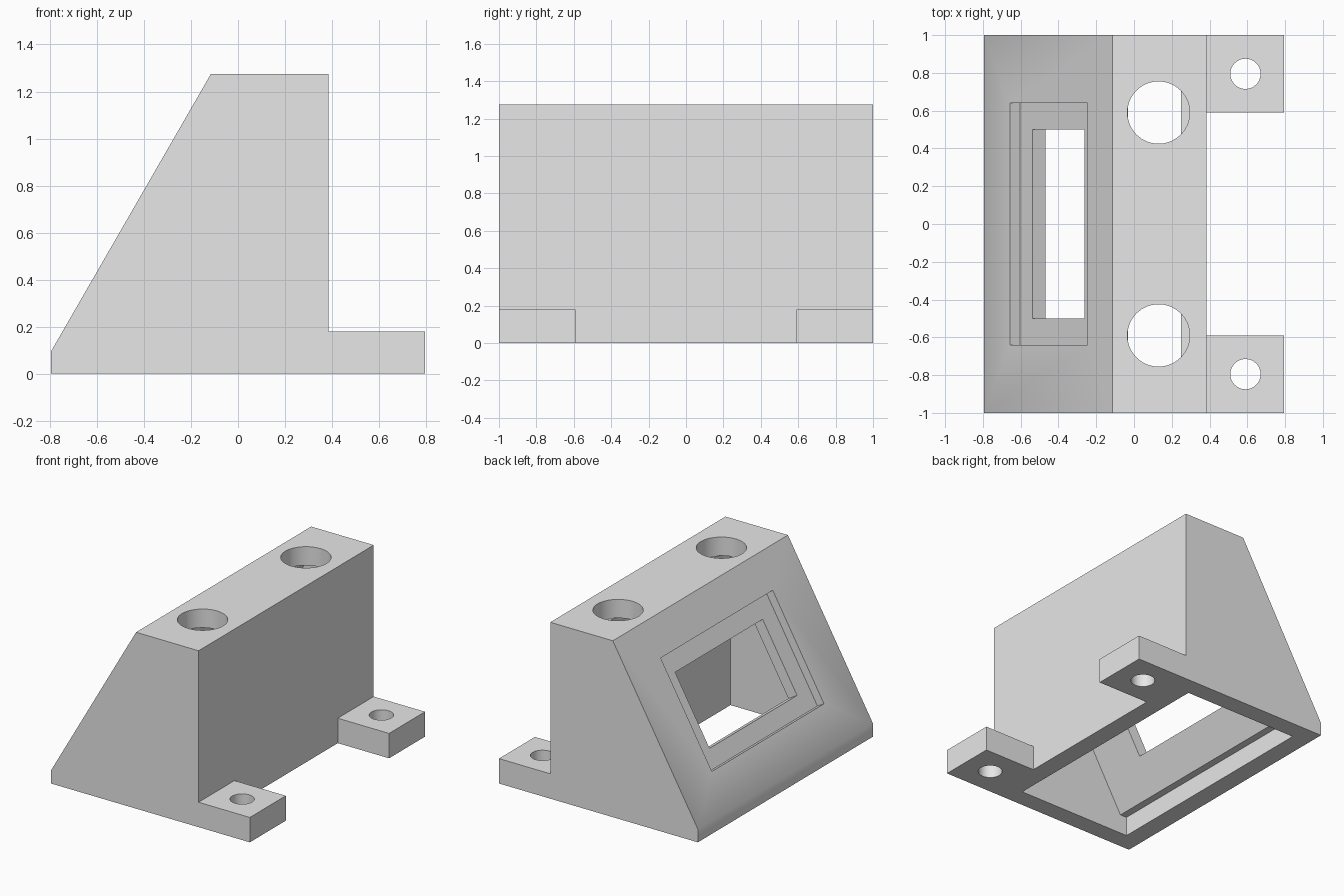
import bpy, bmesh, math
from mathutils import Vector

cube = bpy.data.objects.get("Cube")
if cube:
    bpy.data.objects.remove(cube, do_unlink=True)

grey = bpy.data.materials.new("light grey")
grey.use_nodes = True
grey.diffuse_color = (0.8, 0.8, 0.8, 1)
grey.node_tree.nodes["Principled BSDF"].inputs["Base Color"].default_value = (0.8, 0.8, 0.8, 1)


def finish(name, bm):
    bmesh.ops.recalc_face_normals(bm, faces=bm.faces)
    mesh = bpy.data.meshes.new(name)
    bm.to_mesh(mesh)
    bm.free()
    mesh.materials.append(grey)
    obj = bpy.data.objects.new(name, mesh)
    bpy.context.collection.objects.link(obj)
    return obj


def prism(name, profile, y0, y1):
    """Extrude an x-z profile from y0 to y1."""
    bm = bmesh.new()
    face = bm.faces.new([bm.verts.new((x, y0, z)) for x, z in profile])
    side = bmesh.ops.extrude_face_region(bm, geom=[face])["geom"]
    bmesh.ops.translate(bm, vec=(0, y1 - y0, 0),
                        verts=[v for v in side if isinstance(v, bmesh.types.BMVert)])
    return finish(name, bm)


def cylinder(name, x, y, z0, z1, radius):
    bm = bmesh.new()
    bmesh.ops.create_cone(bm, cap_ends=True, segments=64, radius1=radius,
                          radius2=radius, depth=z1 - z0)
    bmesh.ops.translate(bm, vec=(x, y, (z0 + z1) / 2), verts=bm.verts)
    return finish(name, bm)


def combine(target, tool, operation):
    mod = target.modifiers.new(tool.name, "BOOLEAN")
    mod.operation = operation
    mod.solver = "EXACT"
    mod.object = tool
    bpy.context.view_layer.objects.active = target
    bpy.ops.object.modifier_apply(modifier=mod.name)
    bpy.data.objects.remove(tool, do_unlink=True)


LEFT, RIGHT, WALL, TOP, LIP = -0.795, 0.795, 0.385, 1.275, 0.095
CEILING = 1.14
along = Vector((math.cos(math.radians(60)), math.sin(math.radians(60))))
inward = Vector((along.y, -along.x))


def slope_rect(s0, s1, d0, d1):
    """Rectangle measured along the slanted panel and into it."""
    base = Vector((LEFT, LIP))
    return [base + along * s + inward * d
            for s, d in ((s0, d0), (s1, d0), (s1, d1), (s0, d1))]


# Wedge-shaped housing
housing = prism("housing", [(LEFT, 0), (WALL, 0), (WALL, TOP), (-0.115, TOP), (LEFT, LIP)], -1, 1)

# Mounting feet
for y0, y1 in ((-1, -0.59), (0.59, 1)):
    foot = prism("mounting_foot", [(WALL - 0.05, 0), (RIGHT, 0), (RIGHT, 0.18), (WALL - 0.05, 0.18)], y0, y1)
    combine(housing, foot, "UNION")

# Hollow inside, open at the bottom
cavity = prism("cavity", [(-0.66, -0.1), (0.25, -0.1), (0.25, CEILING),
                          (-0.03, CEILING), (-0.607, 0.14), (-0.66, 0.14)], -0.865, 0.865)
combine(housing, cavity, "DIFFERENCE")

# Recessed window in the slanted panel
combine(housing, prism("recess", slope_rect(0.28, 1.1, -0.1, 0.06), -0.64, 0.64), "DIFFERENCE")
combine(housing, prism("window", slope_rect(0.41, 0.96, 0, 0.2), -0.5, 0.5), "DIFFERENCE")

# Button holes in the top and screw holes in the feet
for side in (-1, 1):
    combine(housing, cylinder("button_hole", 0.13, side * 0.59, CEILING - 0.003, TOP + 0.1, 0.165), "DIFFERENCE")
    combine(housing, cylinder("screw_hole", 0.59, side * 0.795, -0.1, 0.3, 0.08), "DIFFERENCE")

# Smooth round holes, crisp edges
bpy.ops.object.select_all(action="DESELECT")
housing.select_set(True)
bpy.context.view_layer.objects.active = housing
bpy.ops.object.shade_smooth_by_angle(angle=math.radians(35))
